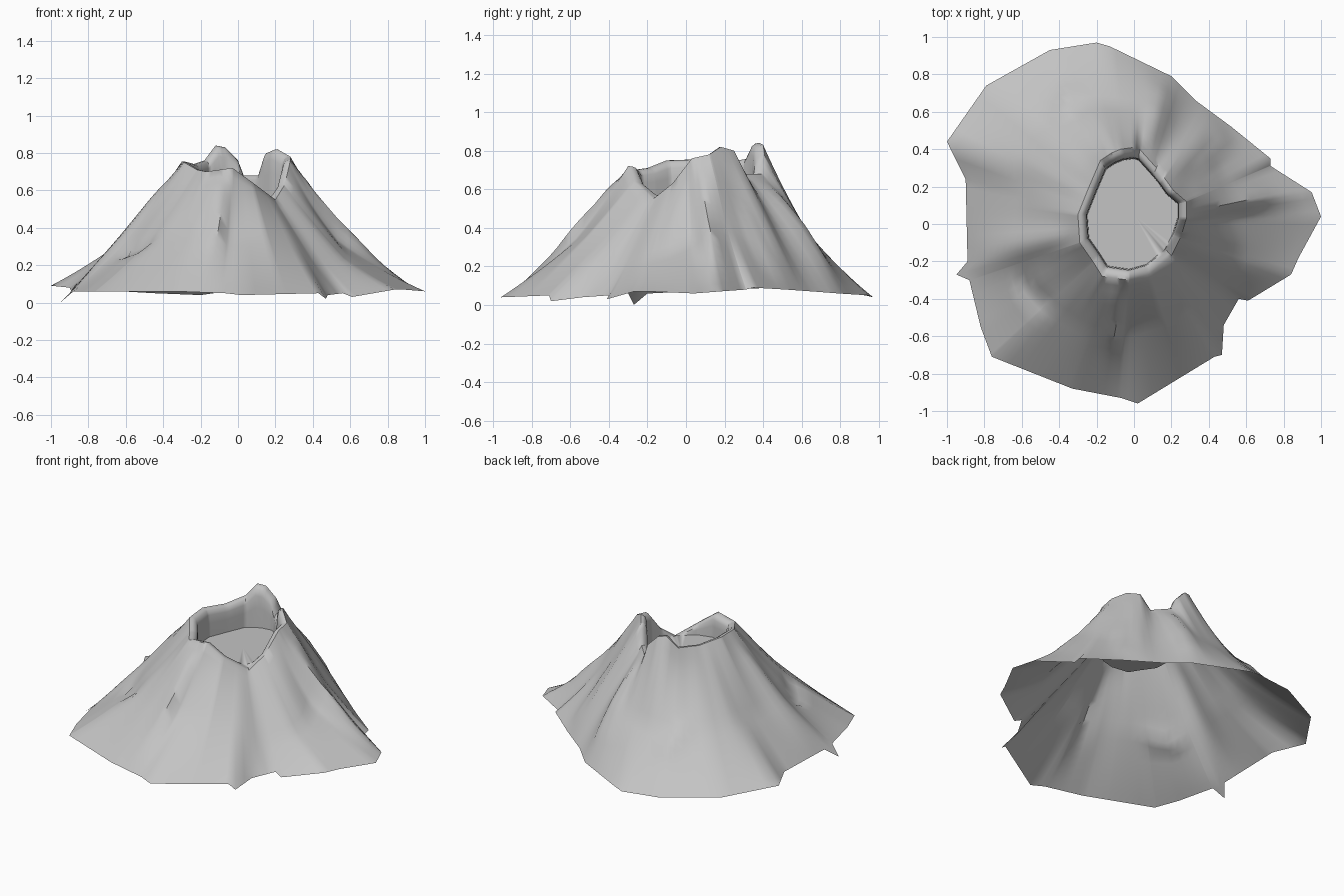
import bpy, bmesh, math
from mathutils import Vector

if "Cube" in bpy.data.objects:
    bpy.data.objects.remove(bpy.data.objects["Cube"])

# Guide loops, counter-clockwise from +x
RIM = [(.28, .03, .76), (.28, .12, .78), (.21, .18, .82), (.16, .25, .8), (.12, .3, .68), (.03, .4, .68),
       (0, .41, .76), (-.07, .4, .83), (-.12, .38, .84), (-.18, .34, .76), (-.24, .2, .74), (-.3, .05, .755),
       (-.29, -.1, .75), (-.22, -.2, .71), (-.17, -.28, .7), (-.03, -.3, .72), (.08, -.27, .64),
       (.2, -.17, .55), (.25, -.07, .63)]
FLANK = [(.53, .03, .33), (.54, .11, .42), (.48, .25, .38), (.42, .36, .33), (.36, .46, .34), (.23, .5, .35),
         (.13, .61, .4), (0, .63, .38), (-.2, .65, .35), (-.35, .62, .33), (-.5, .5, .35), (-.58, .33, .36),
         (-.6, .15, .34), (-.6, .02, .35), (-.63, -.11, .36), (-.6, -.22, .31), (-.55, -.35, .3),
         (-.43, -.46, .35), (-.25, -.57, .36), (-.1, -.59, .37), (-.05, -.57, .34), (.15, -.51, .36),
         (.3, -.42, .32), (.44, -.35, .18), (.56, -.22, .23), (.58, -.1, .26)]
FOOT = [(1, .04, .06), (.95, .17, .07), (.73, .31, .08), (.73, .35, .09), (.52, .52, .08), (.33, .66, .07),
        (.2, .79, .06), (-.13, .95, .05), (-.2, .97, .04), (-.45, .93, .05), (-.79, .74, .07), (-1, .44, .09),
        (-.9, .24, .08), (-.89, -.2, .06), (-.95, -.27, 0), (-.88, -.3, .06), (-.82, -.55, .06),
        (-.76, -.71, .06), (-.33, -.88, .06), (-.07, -.93, .05), (.02, -.96, .04), (.43, -.71, .05),
        (.47, -.7, .02), (.48, -.54, .04), (.56, -.4, .05), (.61, -.41, .03), (.84, -.27, .07), (.88, -.18, .07)]

# Lava ridges: start, end, width on the left of travel, width on the right, height
RIDGES = [((.36, .12), (.64, .12), .08, .04, .025),
          ((-.45, -.08), (-.84, -.22), .06, .06, .015),
          ((-.1, -.36), (-.1, -.58), .025, .08, .03),
          ((.1, .5), (.16, .7), .08, .03, .025),
          ((.4, .33), (.5, .47), .06, .03, .03),
          ((-.34, .7), (-.38, .58), .03, .05, .025),
          ((-.6, -.32), (-.5, -.43), .05, .03, -.03)]


def cross(a, b):
    return a.x * b.y - a.y * b.x


def on_loop(loop, angle):
    """Point where a ray from the axis crosses a guide loop."""
    ray = Vector((math.cos(angle), math.sin(angle), 0))
    for i, point in enumerate(loop):
        p, q = Vector(point), Vector(loop[(i + 1) % len(loop)])
        a, b = cross(ray, p), cross(ray, q)
        if a <= 1e-6 and b > 1e-6 and ray.dot(p + q) > 0:
            return p.lerp(q, a / (a - b))
    return Vector(loop[0])


def ridge_height(x, y):
    total = 0
    for start, end, left, right, height in RIDGES:
        a, along, p = Vector(start), Vector(end) - Vector(start), Vector((x, y))
        s = max(0, min(1, (p - a).dot(along) / along.length_squared))
        away = p - a - along * s
        width = left if cross(along, away) > 0 else right
        total += height * math.exp(-(away.length / width) ** 2)
    return total


def flank_point(rim, mid, foot, t):
    """Slope through rim, flank and foot, half curved and half straight, with ridges added."""
    curved = rim * ((1 - t) * (1 - 2 * t)) + mid * (4 * t * (1 - t)) + foot * (t * (2 * t - 1))
    straight = rim.lerp(mid, 2 * t) if t < .5 else mid.lerp(foot, 2 * t - 1)
    p = curved.lerp(straight, .5)
    p.z += ridge_height(p.x, p.y) * min(1, 5 * t) * min(1, 4 * (1 - t))
    return p


def crater_point(rim, s):
    """Narrow lip, then a steep wall down to the crater floor."""
    floor = .57
    scale = 1 - .12 * min(1, 2 * s) - .05 * s
    drop = s ** 3
    return Vector((rim.x * scale, .05 + (rim.y - .05) * scale, rim.z + (floor - rim.z) * drop))


# Columns follow the corners of the foot and rim plus an even spread
angles = {round(math.atan2(p[1], p[0]) % math.tau, 3) for p in FOOT + RIM}
for i in range(90):
    a = i * math.tau / 90
    if all(abs(a - b) > .02 for b in angles):
        angles.add(a)

bm = bmesh.new()
columns = []
RINGS, LIP = 16, 5
for angle in sorted(angles):
    rim, mid, foot = (on_loop(loop, angle) for loop in (RIM, FLANK, FOOT))
    points = [crater_point(rim, 1 - i / LIP) for i in range(LIP)]
    points += [flank_point(rim, mid, foot, i / RINGS) for i in range(RINGS + 1)]
    columns.append([bm.verts.new(p) for p in points])

for i, column in enumerate(columns):
    after = columns[(i + 1) % len(columns)]
    for j in range(len(column) - 1):
        bm.faces.new((column[j], column[j + 1], after[j + 1], after[j]))

# Crater floor
centre = bm.verts.new((0, .05, .57))
for i, column in enumerate(columns):
    bm.faces.new((centre, column[0], columns[(i + 1) % len(columns)][0]))

mesh = bpy.data.meshes.new("volcano_cone")
bm.to_mesh(mesh)
bm.free()
cone = bpy.data.objects.new("volcano_cone", mesh)
bpy.context.collection.objects.link(cone)

# Grey rock
rock = bpy.data.materials.new("grey_rock")
rock.use_nodes = True
colour = (.55, .55, .55, 1)
rock.diffuse_color = colour
rock.node_tree.nodes["Principled BSDF"].inputs["Base Color"].default_value = colour
mesh.materials.append(rock)

bpy.ops.object.select_all(action="DESELECT")
cone.select_set(True)
bpy.context.view_layer.objects.active = cone
bpy.ops.object.shade_smooth_by_angle(angle=math.radians(50))
